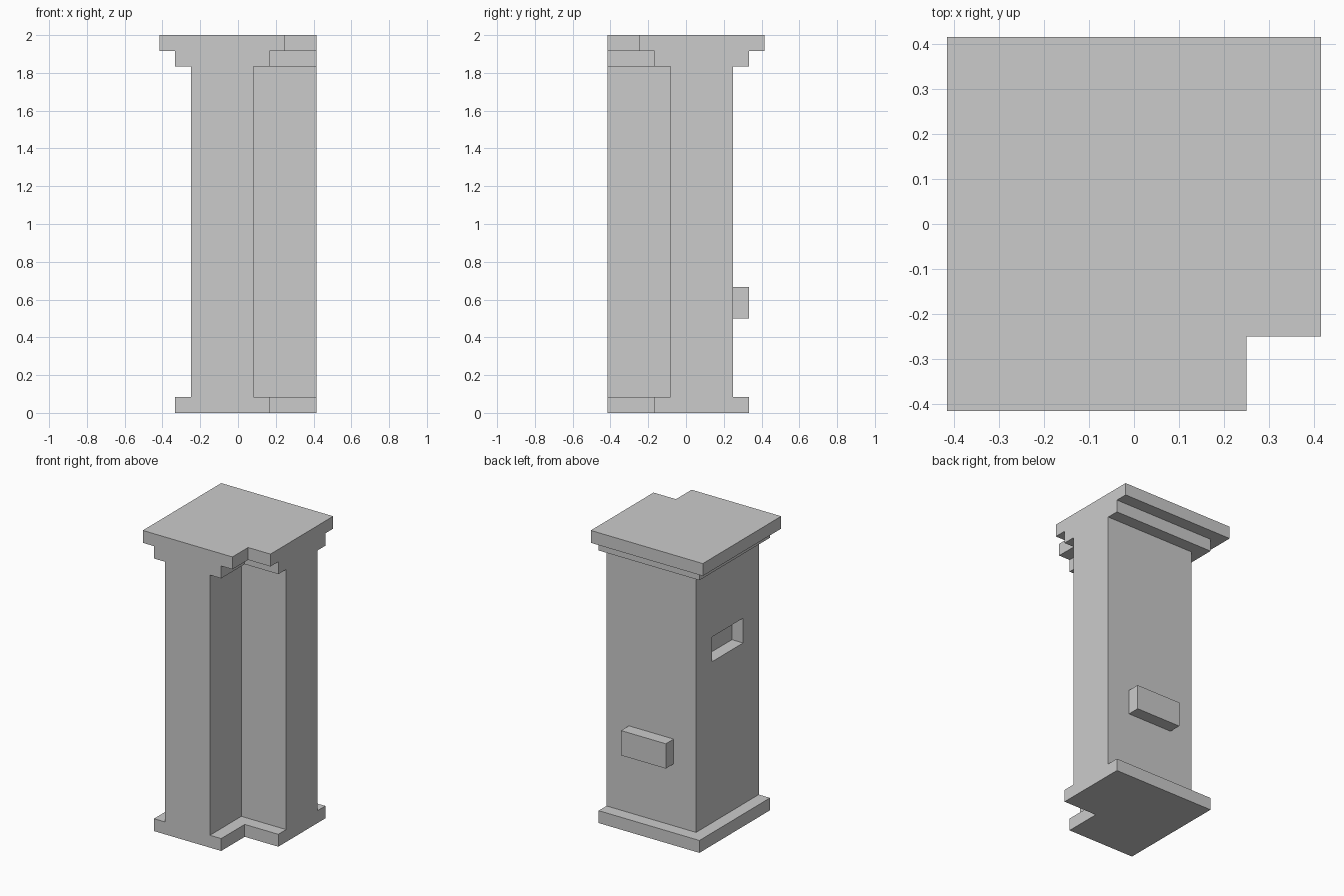
import bpy, bmesh

if "Cube" in bpy.data.objects:
    bpy.data.objects.remove(bpy.data.objects["Cube"])

U = 1 / 12  # grid unit: the pillar is 24 units tall


def prism(name, profile, z0, z1):
    """Extrude an outline (in units) from z0 to z1."""
    bm = bmesh.new()
    face = bm.faces.new([bm.verts.new((x * U, y * U, z0 * U)) for x, y in profile])
    top = bmesh.ops.extrude_face_region(bm, geom=[face])["geom"]
    bmesh.ops.translate(bm, vec=(0, 0, (z1 - z0) * U),
                        verts=[v for v in top if isinstance(v, bmesh.types.BMVert)])
    bmesh.ops.recalc_face_normals(bm, faces=bm.faces)
    mesh = bpy.data.meshes.new(name)
    bm.to_mesh(mesh)
    bm.free()
    obj = bpy.data.objects.new(name, mesh)
    bpy.context.collection.objects.link(obj)
    return obj


def notched(a):
    """Square outline with its front right corner cut out; a = overhang edge."""
    n = a - 2
    return [(-a, -5), (n, -5), (n, -n), (5, -n), (5, a), (-a, a)]


def rect(x0, x1, y0, y1):
    return [(x0, y0), (x1, y0), (x1, y1), (x0, y1)]


# Base, shaft and two-step cap share the same notched outline
prism("base", notched(4), 0, 1)
shaft = prism("shaft", notched(3), 1, 22)
prism("cap_lower", notched(4), 22, 23)
prism("cap_top", notched(5), 23, 24)

# Protruding block on the back face
prism("back_block", rect(-1, 3, 3, 4), 6, 8)

# Rectangular recess in the left face
cutter = prism("recess_cutter", rect(-4, -2, -3, 1), 14, 16)
cutter.hide_render = True
cutter.hide_viewport = True
cut = shaft.modifiers.new("recess", "BOOLEAN")
cut.operation = "DIFFERENCE"
cut.solver = "EXACT"
cut.object = cutter
